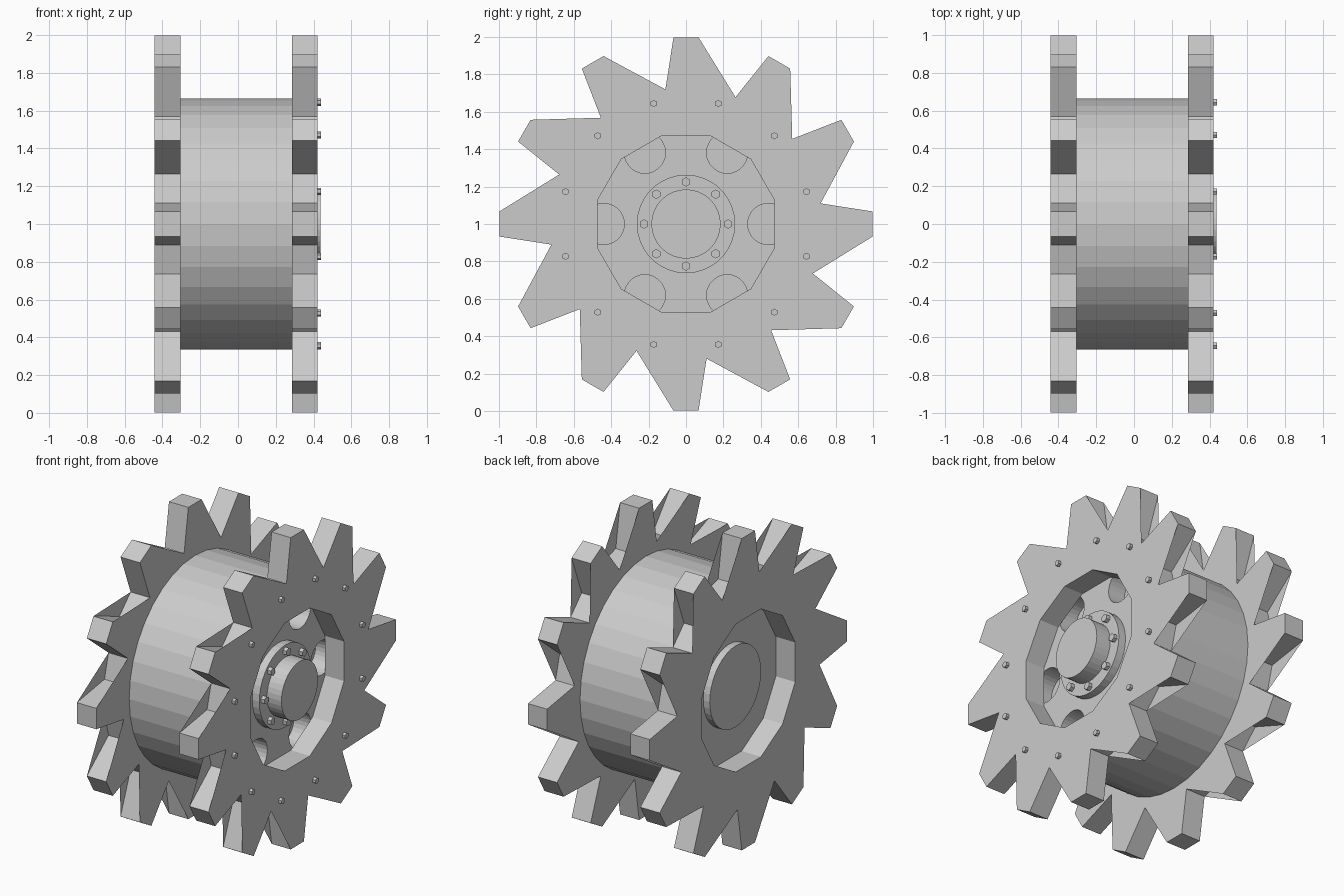
import bpy, bmesh
from math import sin, cos, pi, radians

if "Cube" in bpy.data.objects:
    bpy.data.objects.remove(bpy.data.objects["Cube"])


def ring(n, r, start=0.0, cy=0.0, cz=0.0):
    return [(cy + r * cos(start + 2 * pi * i / n), cz + r * sin(start + 2 * pi * i / n)) for i in range(n)]


def add_prism(bm, pts, x0, x1):
    # Profile in y/z (relative to the axle), extruded along x
    a = [bm.verts.new((x0, y, z + 1)) for y, z in pts]
    b = [bm.verts.new((x1, y, z + 1)) for y, z in pts]
    bm.faces.new(a[::-1])
    bm.faces.new(b)
    n = len(pts)
    for i in range(n):
        j = (i + 1) % n
        bm.faces.new((a[i], a[j], b[j], b[i]))


def link(name, bm):
    me = bpy.data.meshes.new(name)
    bm.to_mesh(me)
    bm.free()
    ob = bpy.data.objects.new(name, me)
    bpy.context.collection.objects.link(ob)
    return ob


def make(name, prisms):
    bm = bmesh.new()
    for pts, x0, x1 in prisms:
        add_prism(bm, pts, x0, x1)
    bmesh.ops.recalc_face_normals(bm, faces=bm.faces)
    return link(name, bm)


def cut(ob, cutter):
    mod = ob.modifiers.new("cut", 'BOOLEAN')
    mod.operation = 'DIFFERENCE'
    mod.solver = 'EXACT'
    mod.object = cutter
    bpy.context.view_layer.objects.active = ob
    bpy.ops.object.modifier_apply(modifier=mod.name)
    bpy.data.objects.remove(cutter)


def turn(pts, a):
    return [(y * cos(a) - z * sin(a), y * sin(a) + z * cos(a)) for y, z in pts]


def polar(r, deg):
    return (r * cos(radians(deg)), r * sin(radians(deg)))


# Toothed plates: two tip corners and two root corners per tooth
tooth = [(0.998, -0.067), (0.998, 0.067), polar(0.728, 8.7), polar(0.728, 21.3)]
outline = [p for k in range(12) for p in turn(tooth, k * pi / 6)]
recess = ring(12, 0.49, pi / 12)
# Thin triangular web closing part of each gap on the plate faces
web = [tooth[2], turn(tooth[:1], pi / 6)[0], tooth[3]]
for side, x0, x1 in (("left", -0.442, -0.305), ("right", 0.285, 0.42)):
    plate = make(side + "_tooth_plate", [(outline, x0, x1)])
    cut(plate, make("recess_cutter", [(recess, x0 - 0.1, x1 + 0.1)]))
    bm = bmesh.new()
    for k in range(12):
        for x in (x0, x1):
            vs = [bm.verts.new((x, y, z + 1)) for y, z in turn(web, k * pi / 6)]
            f = bm.faces.new(vs)
            f.normal_update()
            if (f.normal.x > 0) != (x == x1):
                f.normal_flip()
    link(side + "_tooth_webs", bm)

# Drum with six round pits in its right end
drum = make("drum", [(ring(36, 0.665), -0.305, 0.285)])
cut(drum, make("pit_cutter", [(ring(28, 0.11, 0, *polar(0.44, 60 * k)), 0.165, 0.40) for k in range(6)]))

# Hub parts
make("right_hub_flange", [(ring(36, 0.263), 0.28, 0.335)])
make("right_hub_cap", [(ring(36, 0.185), 0.33, 0.437)])
make("left_hub_boss", [(ring(36, 0.26), -0.35, -0.30)])

# Hexagonal bolts on the flange and the right plate
make("flange_bolts", [(ring(6, 0.025, pi / 6, *polar(0.225, 45 * k)), 0.33, 0.36) for k in range(8)])
make("plate_bolts", [(ring(6, 0.019, pi / 6, *polar(0.667, 15 + 30 * k)), 0.415, 0.44) for k in range(12)])
